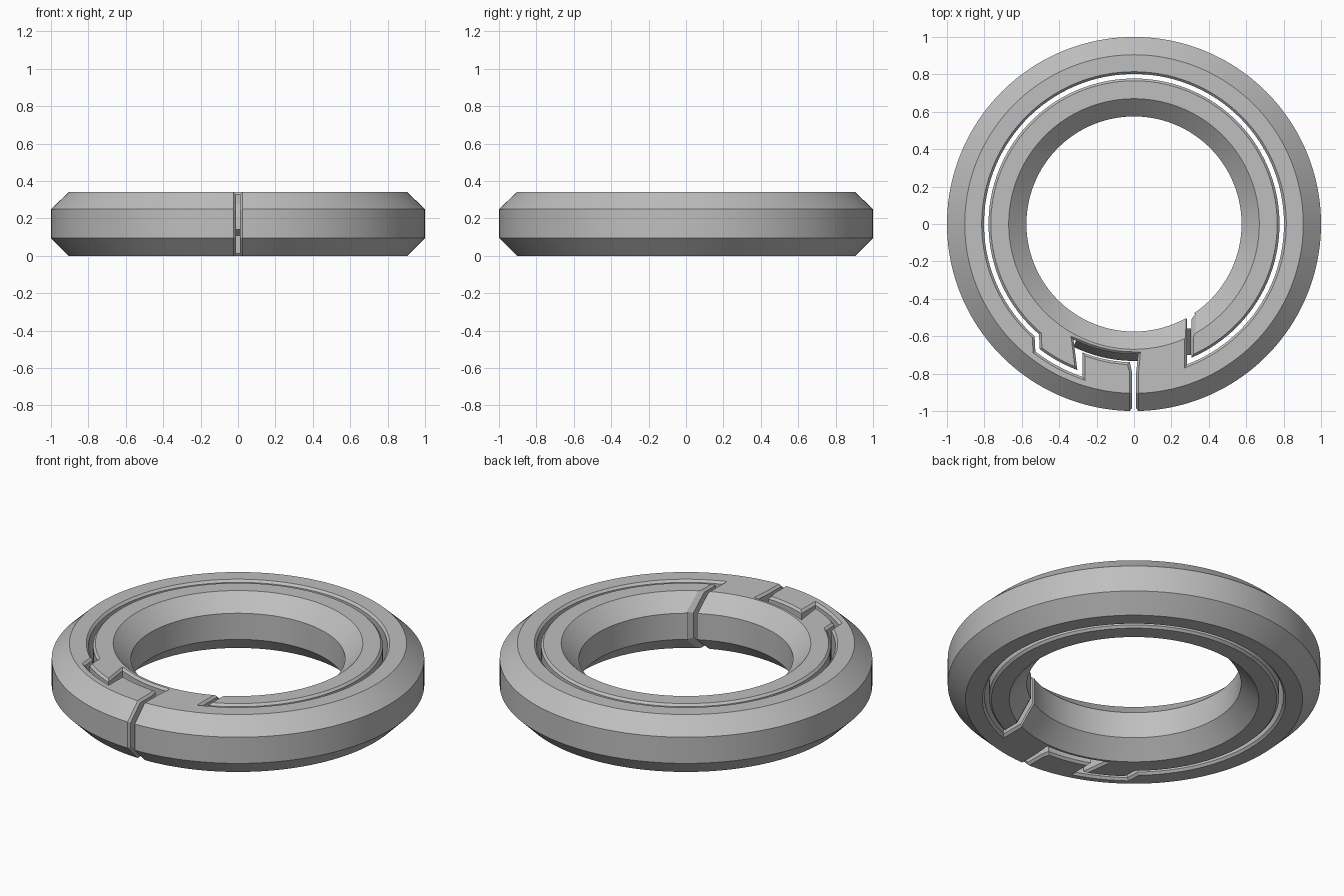
import bpy, bmesh
from math import sin, cos, pi, atan2, sqrt, radians
from mathutils import Vector

cube = bpy.data.objects.get("Cube")
if cube:
    bpy.data.objects.remove(cube)

grey = bpy.data.materials.new("plain grey")
grey.use_nodes = True
COLOUR = (0.52, 0.52, 0.52, 1)
grey.diffuse_color = COLOUR
grey.node_tree.nodes["Principled BSDF"].inputs["Base Color"].default_value = COLOUR


def loft(name, rings, closed=False):
    """Skin a list of equal cross-sections, capped unless closed."""
    bm = bmesh.new()
    loops = [[bm.verts.new(p) for p in ring] for ring in rings]
    n = len(loops[0])
    pairs = list(zip(loops, loops[1:]))
    if closed:
        pairs.append((loops[-1], loops[0]))
    else:
        bm.faces.new(loops[0][::-1])
        bm.faces.new(loops[-1])
    for a, b in pairs:
        for i in range(n):
            j = (i + 1) % n
            bm.faces.new((a[i], a[j], b[j], b[i]))
    # Winding is consistent, so one volume test turns it outward
    if bm.calc_volume(signed=True) < 0:
        bmesh.ops.reverse_faces(bm, faces=bm.faces[:])
    mesh = bpy.data.meshes.new(name)
    bm.to_mesh(mesh)
    bm.free()
    mesh.materials.append(grey)
    obj = bpy.data.objects.new(name, mesh)
    bpy.context.collection.objects.link(obj)
    return obj


def activate(obj):
    bpy.ops.object.select_all(action='DESELECT')
    obj.select_set(True)
    bpy.context.view_layer.objects.active = obj


def cut(target, cutter):
    cutter.hide_render = True
    mod = target.modifiers.new("cut", 'BOOLEAN')
    mod.operation = 'DIFFERENCE'
    mod.solver = 'MANIFOLD'
    mod.object = cutter
    activate(target)
    bpy.ops.object.modifier_apply(modifier=mod.name)
    bpy.data.objects.remove(cutter)


def arc(r, a0, a1, steps):
    return [(r * cos(a0 + (a1 - a0) * i / steps), r * sin(a0 + (a1 - a0) * i / steps))
            for i in range(steps + 1)]


# Bevelled ring
H = 0.34
outer = [(0.905, H), (1.0, 0.25), (1.0, 0.095), (0.905, 0)]
inner = [(0.67, 0), (0.575, 0.095), (0.575, 0.25), (0.67, H)]
SEG = 160
ring = loft("split_ring", [[(r * cos(2 * pi * i / SEG), r * sin(2 * pi * i / SEG), z)
                            for r, z in outer + inner] for i in range(SEG)], closed=True)

# Centre line of the slot: inner mouth, long arc, jog, hook, outer mouth
THIN, WIDE = 0.012, 0.022
SLOT_X = 0.295
start = atan2(-0.733, SLOT_X)
end = atan2(-0.595, -0.52)
hook = atan2(-0.655, -0.30)
path = [((SLOT_X, -0.40), THIN)]
path += [(p, THIN) for p in arc(0.79, start, end + 2 * pi, 100)]
path += [(p, THIN) for p in arc(0.85, atan2(-0.675, -0.515), atan2(-0.80, -0.29), 5)]
path += [(p, WIDE) for p in arc(0.718, hook, -pi / 2, 5)]
path += [((0, -0.79), THIN), ((0, -1.05), THIN)]

# Slot cross-section flares at the top and bottom
levels = [(-0.01, 0.022), (0.013, 0), (H - 0.013, 0), (H + 0.01, 0.022)]
section = [(1, z, e) for z, e in levels] + [(-1, z, e) for z, e in reversed(levels)]
pts = [Vector(p) for p, w in path]
rings = []
for i, (p, w) in enumerate(path):
    a = (pts[i] - pts[i - 1]).normalized() if i else (pts[1] - pts[0]).normalized()
    b = (pts[i + 1] - pts[i]).normalized() if i + 1 < len(pts) else a
    na, nb = Vector((-a.y, a.x)), Vector((-b.y, b.x))
    mitre = (na + nb) / (1 + na.dot(nb))
    rings.append([(*(pts[i] + mitre * side * (w + e)), z) for side, z, e in section])
cut(ring, loft("slot_cutter", rings))


# Bevelled mouths where the slot meets the ring's sides
def mouth(name, profile, x):
    mid = Vector((0.7875, H / 2))
    rings = []
    for p in profile:
        d = Vector(p) - mid
        big, small = mid + d * 1.065, mid + d * 0.935
        wedge = [(-0.036, big), (0.036, big), (0.0115, small), (-0.0115, small)]
        rings.append([(x + dx, -sqrt(q.x ** 2 - x ** 2), q.y) for dx, q in wedge])
    return loft(name, rings)


cut(ring, mouth("outer_mouth_cutter", outer, 0))
cut(ring, mouth("inner_mouth_cutter", inner, SLOT_X))

# Locking ridge along the hook wall
ridge_profile = [(0.685, 0.31), (0.732, 0.18), (0.732, 0.14), (0.685, 0.10)]
locking_ridge = loft("locking_ridge", [
    [(r * c, r * s, z) for r, z in ridge_profile]
    for c, s in arc(1, hook - 0.03, -pi / 2 + 0.03, 14)])

# Small catch inside the inner mouth
catch_profile = [(0.275, 0.25), (0.306, 0.19), (0.306, 0.15), (0.275, 0.10)]
inner_catch = loft("inner_catch", [[(x, y, z) for x, z in catch_profile]
                                   for y in (-0.56, -0.70)])

for obj in (ring, locking_ridge, inner_catch):
    activate(obj)
    bpy.ops.object.shade_smooth_by_angle(angle=radians(25))
